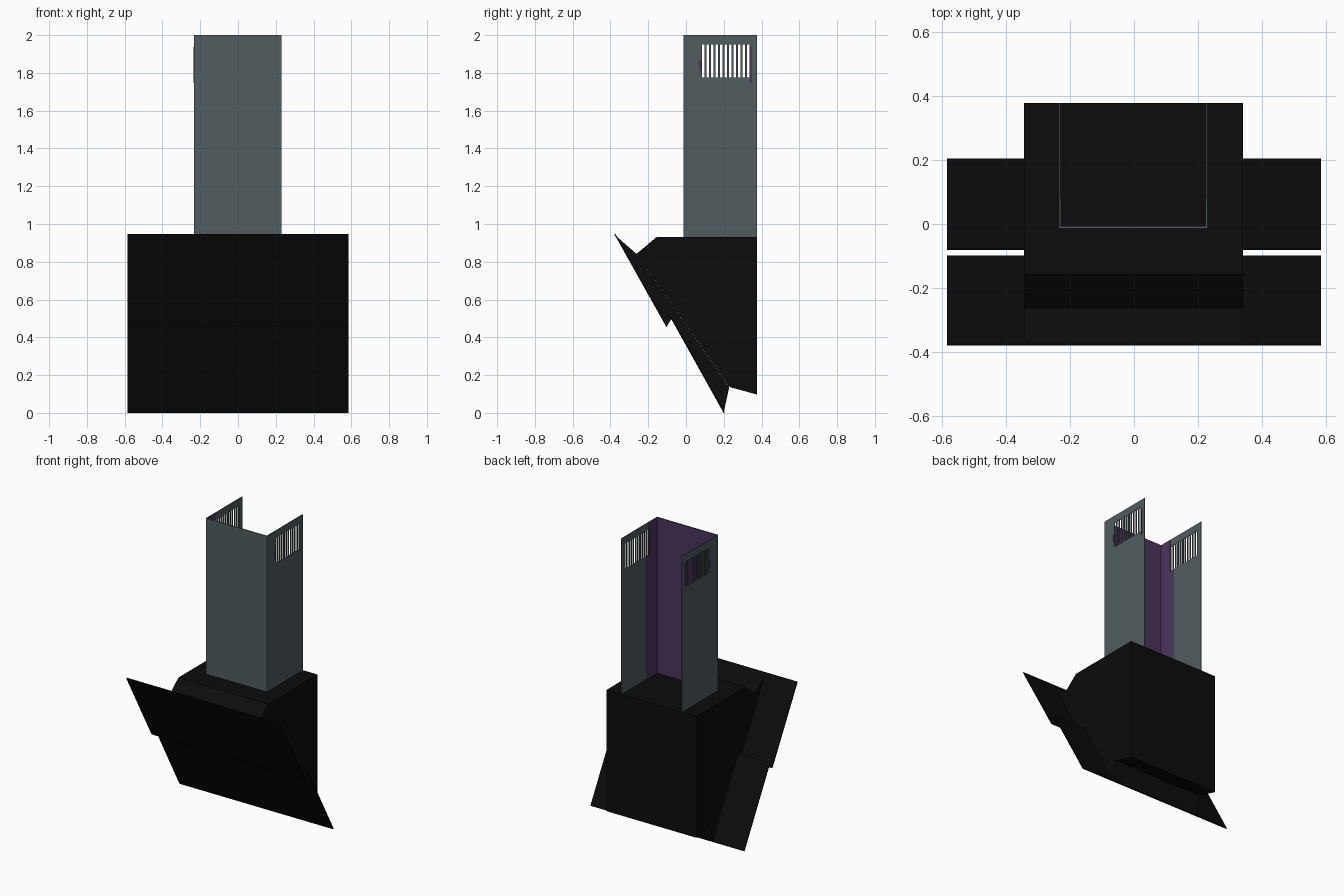
import bpy, bmesh

if "Cube" in bpy.data.objects:
    bpy.data.objects.remove(bpy.data.objects["Cube"])


def material(name, rgb):
    m = bpy.data.materials.new(name)
    m.diffuse_color = (*rgb, 1)
    m.use_nodes = True
    m.node_tree.nodes["Principled BSDF"].inputs["Base Color"].default_value = m.diffuse_color
    return m


BLACK = material("black_glass", (0.0035, 0.0035, 0.0035))
METAL = material("grey_metal", (0.082, 0.110, 0.115))
PURPLE = material("purple_film", (0.072, 0.034, 0.113))


def finish(name, bm, mat):
    bmesh.ops.recalc_face_normals(bm, faces=bm.faces[:])
    me = bpy.data.meshes.new(name)
    bm.to_mesh(me)
    bm.free()
    me.materials.append(mat)
    ob = bpy.data.objects.new(name, me)
    bpy.context.collection.objects.link(ob)
    return ob


def prism(name, profile, x0, x1, mat):
    """Extrude a (y, z) profile along x."""
    bm = bmesh.new()
    face = bm.faces.new([bm.verts.new((x0, y, z)) for y, z in profile])
    ext = bmesh.ops.extrude_face_region(bm, geom=[face])
    moved = [v for v in ext["geom"] if isinstance(v, bmesh.types.BMVert)]
    bmesh.ops.translate(bm, vec=(x1 - x0, 0, 0), verts=moved)
    return finish(name, bm, mat)


def box(name, lo, hi, mat):
    y0, z0, y1, z1 = lo[1], lo[2], hi[1], hi[2]
    return prism(name, [(y0, z0), (y1, z0), (y1, z1), (y0, z1)], lo[0], hi[0], mat)


# Hood body with chamfered top and sloping front
prism("hood_body", [(0.377, 0.93), (-0.157, 0.93), (-0.262, 0.842),
                    (0.23, 0.137), (0.377, 0.097)], -0.343, 0.34, BLACK)

# Wedge that carries the two glass panels
prism("panel_mount", [(-0.375, 0.94), (-0.102, 0.458), (-0.077, 0.497), (0.201, 0.008),
                      (0.229, 0.137), (-0.262, 0.842)], -0.343, 0.34, BLACK)

# Two wide, thin sloping glass panels
T = 0.006
for name, (ya, za), (yb, zb) in (("upper_panel", (-0.379, 0.945), (-0.104, 0.455)),
                                 ("lower_panel", (-0.081, 0.502), (0.199, 0.0))):
    ry, rz = 0.872 * T, 0.489 * T
    prism(name, [(ya, za), (yb, zb), (yb + ry, zb + rz), (ya + ry, za + rz)],
          -0.584, 0.584, BLACK)

# Chimney: open-backed cover made of a front sheet and two vented side sheets
X0, X1, Y0, Y1, Z0, Z1 = -0.234, 0.23, -0.014, 0.377, 0.93, 2.0
S = 0.005
box("chimney_front", (X0, Y0, Z0), (X1, Y0 + S, Z1), METAL)
box("front_lining", (X0 + S, Y0 + S, Z0), (X1 - S, Y0 + S + 0.002, Z1 - 0.001), PURPLE)

SLOTS, PITCH, OPEN, START = 11, 0.0237, 0.0135, 0.085
ys = [Y0 + S]
for i in range(SLOTS):
    ys += [START + i * PITCH, START + i * PITCH + OPEN]
ys.append(Y1)
zs = [Z0, 1.775, 1.95, Z1]

for side, x, inward in (("left", X0, 1), ("right", X1, -1)):
    # Sheet grid with vent slots left open
    bm = bmesh.new()
    grid = [[bm.verts.new((x, y, z)) for z in zs] for y in ys]
    for i in range(len(ys) - 1):
        for j in range(3):
            if j == 1 and i % 2 == 1:
                continue
            bm.faces.new((grid[i][j], grid[i + 1][j], grid[i + 1][j + 1], grid[i][j + 1]))
    ext = bmesh.ops.extrude_face_region(bm, geom=bm.faces[:])
    moved = [v for v in ext["geom"] if isinstance(v, bmesh.types.BMVert)]
    bmesh.ops.translate(bm, vec=(inward * S, 0, 0), verts=moved)
    finish("chimney_" + side, bm, METAL)

    # Purple film on the inner front strip below and in front of the vents
    xi = x + inward * S
    xa, xb = sorted((xi, xi + inward * 0.002))
    box(side + "_lining", (xa, Y0 + S, Z0), (xb, 0.115, 1.77), PURPLE)
    box(side + "_lining_top", (xa, Y0 + S, 1.77), (xb, 0.08, Z1 - 0.001), PURPLE)

    # Film scraps left outside beside the vents
    xa, xb = sorted((x, x - inward * 0.001))
    prism(side + "_front_scrap", [(0.083, 1.80), (0.083, 1.87), (0.064, 1.86), (0.07, 1.82)],
          xa, xb, PURPLE)
    box(side + "_rear_scrap", (xa, 0.337, 1.75), (xb, 0.35, 1.94), PURPLE)
